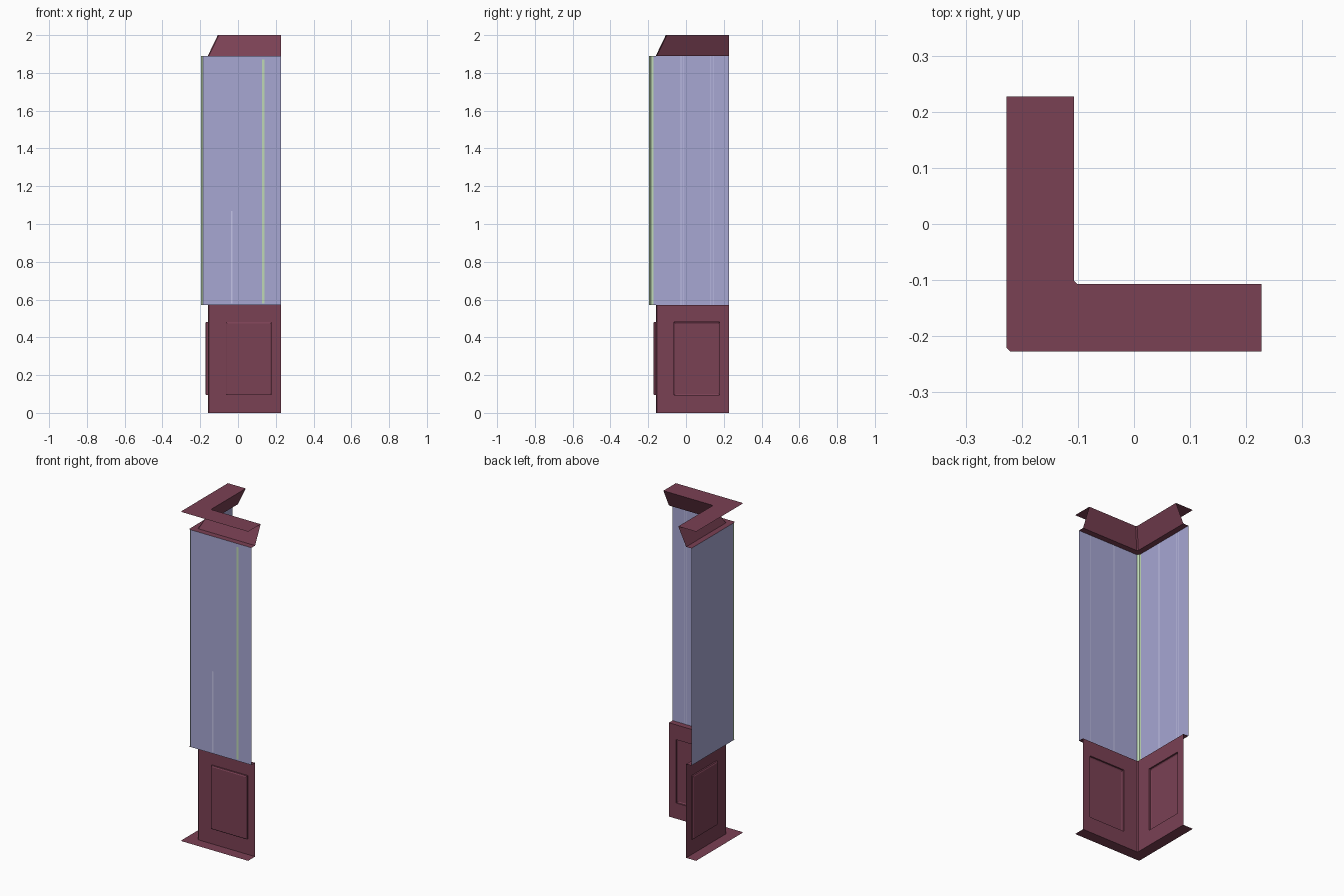
import bpy, bmesh
from mathutils import Vector

if "Cube" in bpy.data.objects:
    bpy.data.objects.remove(bpy.data.objects["Cube"])

END = 0.227      # open ends of both arms
OUT = -0.227     # outer edge of the flat strips
BASE = -0.16     # wainscot plane
PAPER = -0.195   # wallpaper plane
CROWN = -0.107   # inner edge of the crown
Z1, Z2 = 0.57, 1.89


def material(name, rgb):
    m = bpy.data.materials.new(name)
    m.diffuse_color = (*rgb, 1)
    m.use_nodes = True
    m.node_tree.nodes["Principled BSDF"].inputs["Base Color"].default_value = m.diffuse_color
    return m


WOOD = material("maroon wood", (0.195, 0.052, 0.088))
LAVENDER = material("lavender paper", (0.385, 0.385, 0.65))
PALE = material("pale lavender stripe", (0.55, 0.55, 0.80))
GREEN = material("pale green stripe", (0.52, 0.69, 0.46))


def finish(name, bm, *mats):
    bmesh.ops.remove_doubles(bm, verts=bm.verts, dist=0.00005)
    bm.normal_update()
    for f in bm.faces:                       # face into the room
        if f.normal.dot(Vector((1, 1, 1))) < 0:
            f.normal_flip()
    me = bpy.data.meshes.new(name)
    bm.to_mesh(me)
    bm.free()
    ob = bpy.data.objects.new(name, me)
    bpy.context.collection.objects.link(ob)
    for m in mats:
        me.materials.append(m)
    return ob


def place(arm, s, d, z):
    """Point at s along an arm, at wall offset d and height z."""
    return (s, d, z) if arm == 0 else (d, s, z)


def quad(bm, pts, mat=0):
    f = bm.faces.new([bm.verts.new(p) for p in pts])
    f.material_index = mat
    return f


def corner_path(d, c):
    """L-shaped path at offset d with a small chamfer at the corner."""
    return [(END, d), (d + c, d), (d, d + c), (d, END)]


def sweep(name, profile, mat, c=0.006):
    bm = bmesh.new()
    for (d0, z0), (d1, z1) in zip(profile, profile[1:]):
        a, b = corner_path(d0, c), corner_path(d1, c)
        for i in range(3):
            quad(bm, [(*a[i], z0), (*a[i + 1], z0), (*b[i + 1], z1), (*b[i], z1)])
    return finish(name, bm, mat)


# Flat strip on the floor, ledges and sloped crown with flat top
sweep("floor_strip", [(OUT, 0), (BASE, 0)], WOOD)
sweep("wainscot_ledge", [(BASE, Z1), (PAPER, Z1)], WOOD)
sweep("crown", [(PAPER, Z2), (BASE, Z2), (CROWN, 2.0), (OUT, 2.0)], WOOD)

# Wainscot with one sunken panel in each arm
bm = bmesh.new()
c = 0.006
S = [BASE + c, -0.063, 0.178, END]
Z = [0, 0.095, 0.48, Z1]
for arm in (0, 1):
    for i in range(3):
        for j in range(3):
            if (i, j) != (1, 1):
                quad(bm, [place(arm, S[a], BASE, Z[b]) for a, b in
                          ((i, j), (i + 1, j), (i + 1, j + 1), (i, j + 1))])
    rings = []
    for inset, depth in ((0, 0), (0, 0.009), (0.006, 0.013)):
        s0, s1, z0, z1 = S[1] + inset, S[2] - inset, Z[1] + inset, Z[2] - inset
        rings.append([place(arm, s, BASE - depth, z) for s, z in
                      ((s0, z0), (s1, z0), (s1, z1), (s0, z1))])
    for r, t in zip(rings, rings[1:]):
        for k in range(4):
            n = (k + 1) % 4
            quad(bm, [r[k], r[n], t[n], t[k]])
    quad(bm, rings[-1])
quad(bm, [(BASE + c, BASE, 0), (BASE, BASE + c, 0), (BASE, BASE + c, Z1), (BASE + c, BASE, Z1)])
finish("wainscot", bm, WOOD)

# Wallpaper with a green band around the corner
bm = bmesh.new()
path = [(END, PAPER), (-0.184, PAPER), (PAPER, -0.184), (PAPER, -0.172), (PAPER, END)]
for i, (a, b) in enumerate(zip(path, path[1:])):
    quad(bm, [(*a, Z1), (*b, Z1), (*b, Z2), (*a, Z2)], 1 if i in (1, 2) else 0)
finish("wallpaper", bm, LAVENDER, GREEN)


def stripe(name, arm, s0, s1, z0, z1, side, mat):
    """Thin stripe just off the paper: side +1 is the room, -1 the back."""
    bm = bmesh.new()
    d = PAPER + side * 0.001
    quad(bm, [place(arm, s0, d, z0), place(arm, s1, d, z0),
              place(arm, s1, d, z1), place(arm, s0, d, z1)])
    finish(name, bm, mat)


# Paired fine stripes on the room side
for arm, label in ((0, "front"), (1, "left")):
    for s in (-0.028, -0.016, 0.13, 0.142):
        stripe(label + "_fine_stripe", arm, s, s + 0.003, Z1, Z2, 1, PALE)

# Stripes on the back of the front wall
stripe("green_back_stripe", 0, 0.128, 0.14, 0.58, 1.87, -1, GREEN)
stripe("pale_back_stripe", 0, -0.036, -0.029, 0.58, 1.07, -1, PALE)
